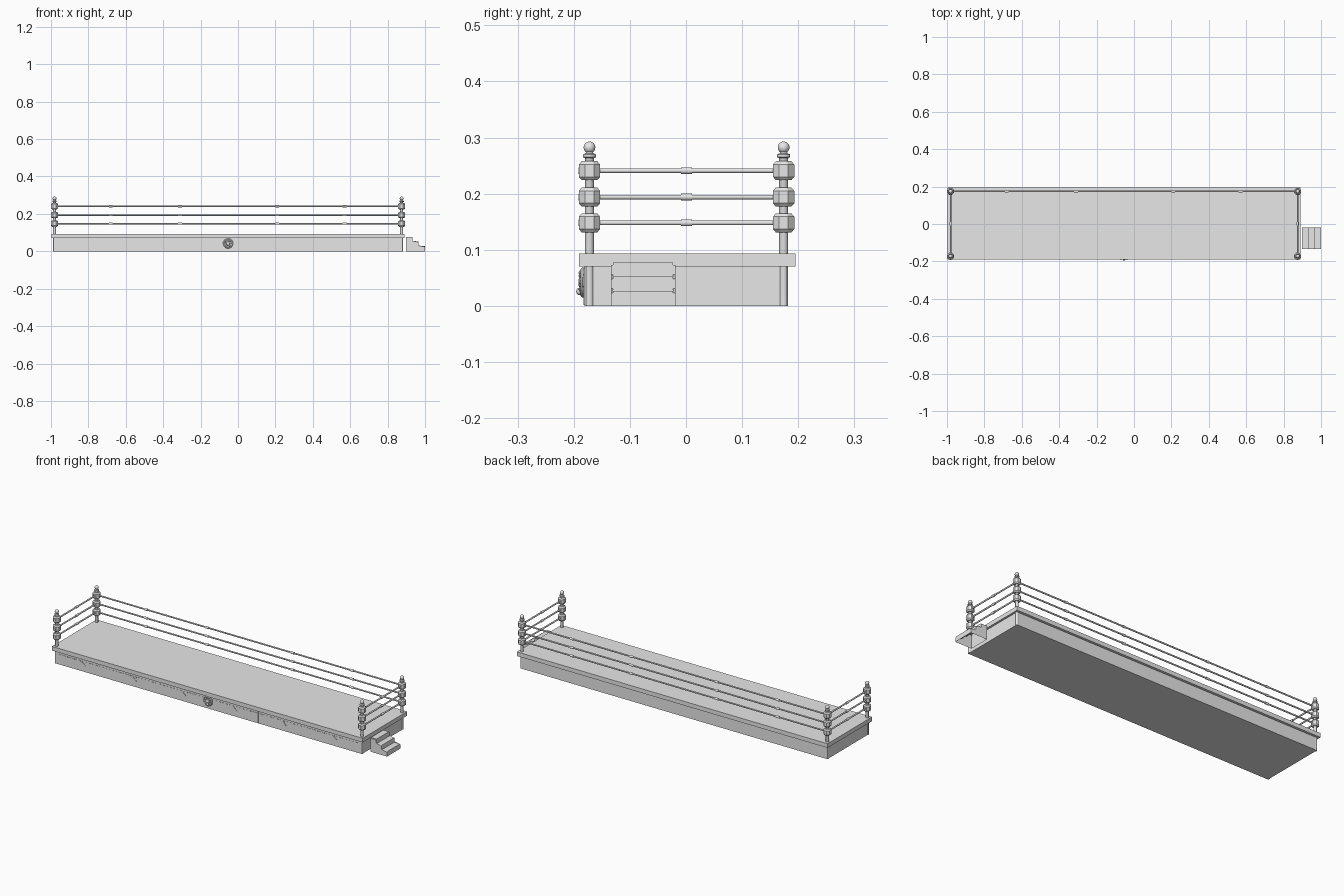
import bpy, bmesh, math
from mathutils import Matrix, Vector

cube = bpy.data.objects.get("Cube")
if cube:
    bpy.data.objects.remove(cube, do_unlink=True)

grey = bpy.data.materials.new("plain_grey")
grey.use_nodes = True
colour = (0.8, 0.8, 0.8, 1)
grey.diffuse_color = colour
grey.node_tree.nodes["Principled BSDF"].inputs["Base Color"].default_value = colour

CX = -0.053                      # middle of the platform
POST_X = (CX - 0.928, CX + 0.928)
POST_Y = (-0.172, 0.174)
ROPE_Z = (0.148, 0.194, 0.241)


def finish(name, bm, smooth=False):
    bmesh.ops.recalc_face_normals(bm, faces=bm.faces)
    mesh = bpy.data.meshes.new(name)
    bm.to_mesh(mesh)
    bm.free()
    mesh.materials.append(grey)
    ob = bpy.data.objects.new(name, mesh)
    bpy.context.collection.objects.link(ob)
    if smooth:
        bpy.ops.object.select_all(action='DESELECT')
        ob.select_set(True)
        bpy.context.view_layer.objects.active = ob
        bpy.ops.object.shade_smooth_by_angle(angle=math.radians(35))
    return ob


def add_box(bm, lo, hi):
    lo, hi = Vector(lo), Vector(hi)
    m = Matrix.Translation((lo + hi) / 2) @ Matrix.Diagonal((*(hi - lo), 1))
    return bmesh.ops.create_cube(bm, size=1, matrix=m)["verts"]


def box(name, lo, hi):
    bm = bmesh.new()
    add_box(bm, lo, hi)
    return finish(name, bm)


def add_lathe(bm, profile, sides, matrix):
    """Turn (radius, height) points round the local z axis, with capped ends."""
    rings = []
    for r, z in profile:
        ring = []
        for i in range(sides):
            a = math.tau * (i + 0.5) / sides
            ring.append(bm.verts.new(matrix @ Vector((r * math.cos(a), r * math.sin(a), z))))
        rings.append(ring)
    for a, b in zip(rings, rings[1:]):
        for i in range(sides):
            j = (i + 1) % sides
            bm.faces.new((a[i], a[j], b[j], b[i]))
    bm.faces.new(rings[0][::-1])
    bm.faces.new(rings[-1])


def add_rod(bm, start, end, radius, sides=12):
    start, end = Vector(start), Vector(end)
    d = end - start
    m = Matrix.Translation(start) @ d.to_track_quat('Z', 'Y').to_matrix().to_4x4()
    add_lathe(bm, [(radius, 0), (radius, d.length)], sides, m)


# Platform: skirt and overhanging deck
box("skirt", (CX - 0.933, -0.181, 0), (CX + 0.933, 0.181, 0.07))
box("deck", (CX - 0.944, -0.191, 0.07), (CX + 0.944, 0.195, 0.093))

# Corner posts with ball finials and three octagonal pads
for side, x in zip(("right", "left"), POST_X):
    for end, y in zip(("front", "back"), POST_Y):
        here = Matrix.Translation((x, y, 0))
        bm = bmesh.new()
        add_lathe(bm, [(0.008, 0), (0.008, 0.262), (0.009, 0.264), (0.012, 0.265),
                       (0.012, 0.27), (0.007, 0.272), (0.006, 0.276)], 16, here)
        bmesh.ops.create_uvsphere(bm, u_segments=16, v_segments=10, radius=0.0105,
                                  matrix=Matrix.Translation((x, y, 0.2825)))
        finish(f"{end}_{side}_post", bm, True)
        bm = bmesh.new()
        for z in ROPE_Z:
            add_lathe(bm, [(0.015, -0.017), (0.0205, -0.011), (0.0205, 0.011), (0.015, 0.017)],
                      8, here @ Matrix.Translation((0, 0, z)))
        finish(f"{end}_{side}_pads", bm)

# Ropes along the back and both ends, with turnbuckle sleeves
bm = bmesh.new()
for z in ROPE_Z:
    add_rod(bm, (POST_X[0], POST_Y[1], z), (POST_X[1], POST_Y[1], z), 0.0042)
    for x in (-0.68, -0.31, 0.21, 0.57):
        add_rod(bm, (x - 0.01, POST_Y[1], z), (x + 0.01, POST_Y[1], z), 0.0062)
    for x in POST_X:
        add_rod(bm, (x, POST_Y[0], z), (x, POST_Y[1], z), 0.0042)
        add_rod(bm, (x, -0.009, z), (x, 0.011, z), 0.0062)
        add_rod(bm, (x, POST_Y[0] - 0.02, z), (x, POST_Y[0], z), 0.006)
finish("ropes", bm, True)

# Entry steps, open underneath
bm = bmesh.new()
outline = [(0.899, 0), (0.899, 0.077), (0.934, 0.077), (0.934, 0.052),
           (0.966, 0.052), (0.966, 0.027), (1, 0.027), (1, 0)]
near = [bm.verts.new((x, -0.134, z)) for x, z in outline]
far = [bm.verts.new((x, -0.019, z)) for x, z in outline]
for i in range(len(outline) - 1):
    bm.faces.new((near[i], near[i + 1], far[i + 1], far[i]))
bm.faces.new(near)
bm.faces.new(far[::-1])
corners = [e for e in bm.edges
           if abs(e.verts[0].co.y - e.verts[1].co.y) < 1e-5
           and abs(e.verts[0].co.z - e.verts[1].co.z) < 1e-5
           and e.verts[0].co.z > 0.01]
bmesh.ops.bevel(bm, geom=corners, offset=0.004, segments=2, affect='EDGES')
finish("entry_steps", bm)

# Front fabric panels with a stitched trim and small bows
for n in range(3):
    mid = CX + (n - 1) * 0.61
    bm = bmesh.new()
    add_box(bm, (mid - 0.303, -0.1825, 0.002), (mid + 0.303, -0.181, 0.068))
    finish(f"front_panel_{n + 1}", bm)
    bm = bmesh.new()
    for i in range(30):
        x = mid + (i - 14.5) * 0.02
        add_box(bm, (x - 0.006, -0.184, 0.054), (x + 0.006, -0.1825, 0.057))
    for s in (-1, 1):
        for tilt in (-1, 1):
            m = (Matrix.Translation((mid + s * 0.155 + tilt * 0.009, -0.1835, 0.042))
                 @ Matrix.Rotation(tilt * 0.7, 4, 'Y') @ Matrix.Diagonal((0.024, 0.002, 0.004, 1)))
            bmesh.ops.create_cube(bm, size=1, matrix=m)
    finish(f"panel_trim_{n + 1}", bm)

# Round rosette in the middle of the front, with petals and a hanging drop
face_front = Matrix.Translation((CX, -0.181, 0.042)) @ Matrix.Rotation(math.pi / 2, 4, 'X')
bm = bmesh.new()
add_lathe(bm, [(0.027, 0), (0.027, 0.004), (0.024, 0.007), (0.02, 0.005), (0.011, 0.005),
               (0.009, 0.009), (0.004, 0.011)], 20, face_front)
for i in range(8):
    a = math.tau * i / 8
    bmesh.ops.create_icosphere(bm, subdivisions=1, radius=0.005, matrix=face_front
                               @ Matrix.Translation((0.017 * math.cos(a), 0.017 * math.sin(a), 0.006)))
bmesh.ops.create_icosphere(bm, subdivisions=2, radius=0.007,
                           matrix=Matrix.Translation((CX, -0.189, 0.026)))
finish("front_rosette", bm, True)
